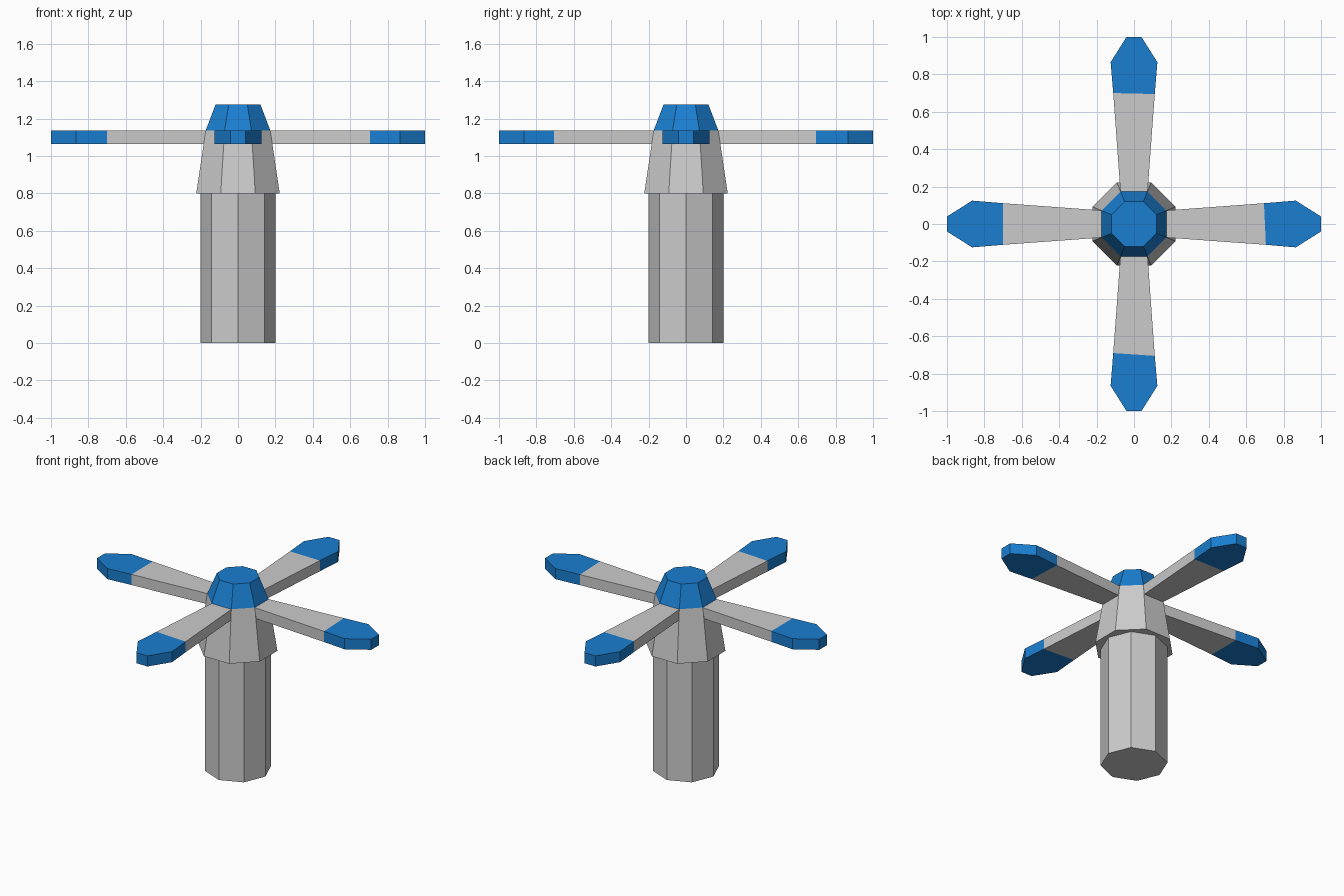
import bpy, bmesh
from math import pi, cos, sin, radians
from mathutils import Matrix

if "Cube" in bpy.data.objects:
    bpy.data.objects.remove(bpy.data.objects["Cube"])

blue = bpy.data.materials.new("blue")
blue.diffuse_color = (0.01, 0.21, 0.63, 1)
blue.use_nodes = True
blue.node_tree.nodes["Principled BSDF"].inputs["Base Color"].default_value = blue.diffuse_color


def loft(name, rings, mat=None, rot=0.0):
    """Closed solid through stacked rings of points, turned about z."""
    bm = bmesh.new()
    loops = [[bm.verts.new(p) for p in ring] for ring in rings]
    n = len(loops[0])
    for lo, hi in zip(loops, loops[1:]):
        for i in range(n):
            j = (i + 1) % n
            bm.faces.new((lo[i], lo[j], hi[j], hi[i]))
    bm.faces.new(loops[0][::-1])
    bm.faces.new(loops[-1])
    bm.transform(Matrix.Rotation(rot, 4, 'Z'))
    bmesh.ops.recalc_face_normals(bm, faces=bm.faces)
    me = bpy.data.meshes.new(name)
    bm.to_mesh(me)
    bm.free()
    if mat:
        me.materials.append(mat)
    ob = bpy.data.objects.new(name, me)
    bpy.context.collection.objects.link(ob)
    return ob


def octagon(r, z, turn=0.0):
    return [(r * cos(turn + i * pi / 4), r * sin(turn + i * pi / 4), z) for i in range(8)]


def slab(name, outline, mat, rot):
    loft(name, [[(x, y, z) for x, y in outline] for z in (1.065, 1.135)], mat, rot)


# Shaft with corners on the axes
loft("shaft", [octagon(0.2, 0), octagon(0.2, 0.8)])

# Collar and cap with flats on the axes (sizes given across flats)
T = pi / 8
R = 1 / cos(T)
loft("collar", [octagon(0.223 * R, 0.8, T), octagon(0.173 * R, 1.135, T)])
loft("cap", [octagon(0.173 * R, 1.135, T), octagon(0.12 * R, 1.275, T)], blue)

# Four blades: direction, and where the colour starts on the left and right edges
blades = {
    "right": (0, 0.695, 0.705),
    "back": (90, 0.70, 0.695),
    "left": (180, 0.70, 0.70),
    "front": (270, 0.705, 0.69),
}
for side, (deg, l, r) in blades.items():
    a = radians(deg)
    slab(f"{side}_blade", [(0.15, -0.071), (r, -0.111), (l, 0.111), (0.15, 0.071)], None, a)
    slab(f"{side}_blade_tip", [(r, -0.111), (0.865, -0.125), (1, -0.04),
                               (1, 0.04), (0.865, 0.125), (l, 0.111)], blue, a)
